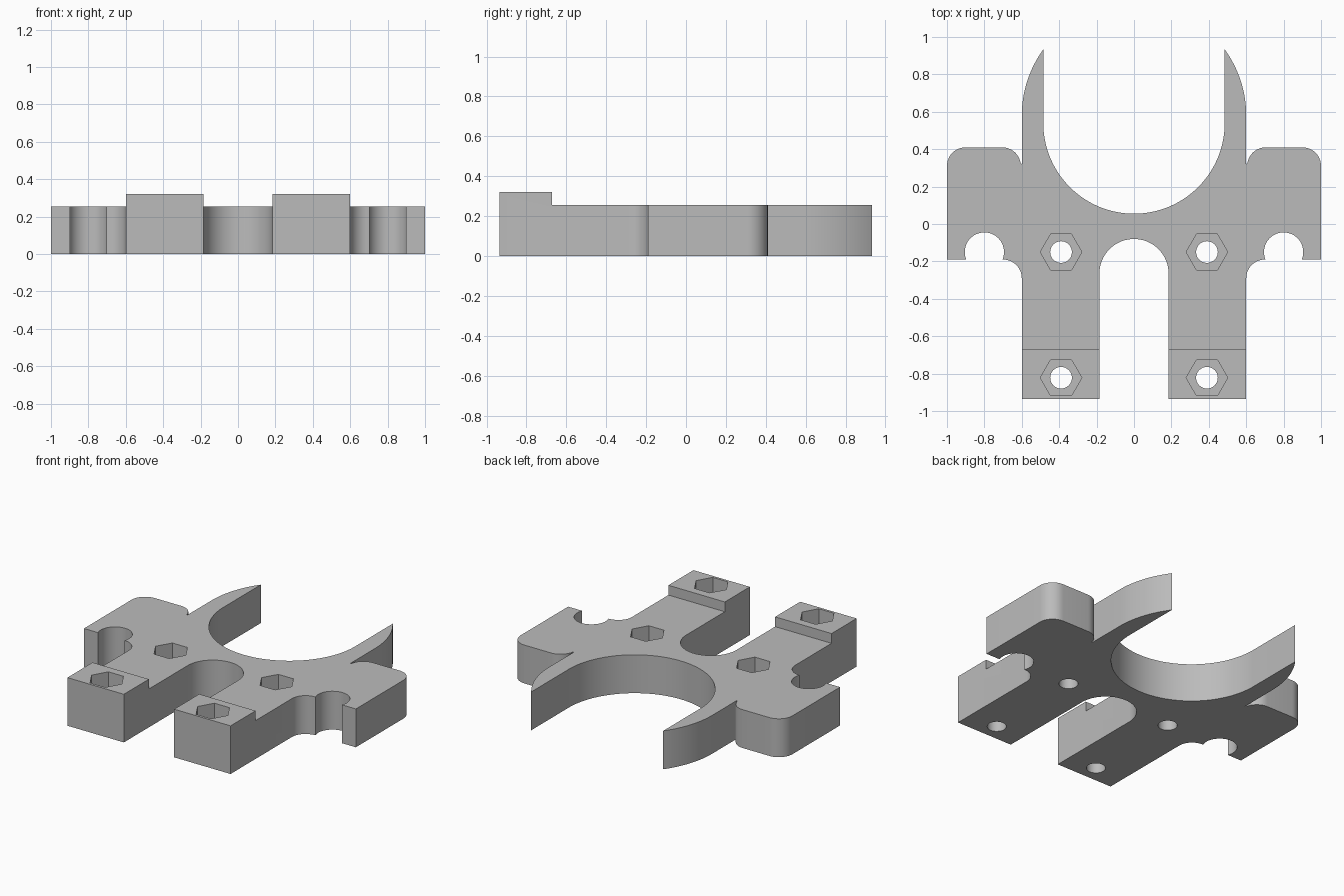
import bpy, bmesh
from math import cos, sin, radians

if "Cube" in bpy.data.objects:
    bpy.data.objects.remove(bpy.data.objects["Cube"])

PLATE, PAD = 0.255, 0.32
HOLE_X, HOLE_YS = 0.39, (-0.15, -0.822)
POCKET = 0.1

gray = bpy.data.materials.new("plain gray")
gray.use_nodes = True
gray.diffuse_color = (0.5, 0.5, 0.5, 1)
gray.node_tree.nodes["Principled BSDF"].inputs["Base Color"].default_value = (0.5, 0.5, 0.5, 1)


def arc(cx, cy, r, a0, a1, n=12):
    angles = [radians(a0 + (a1 - a0) * i / n) for i in range(n + 1)]
    return [(cx + r * cos(a), cy + r * sin(a)) for a in angles]


def prism(name, outline, z0, z1):
    """Extrude a counter-clockwise outline between two heights."""
    bm = bmesh.new()
    base = bm.faces.new([bm.verts.new((x, y, z0)) for x, y in outline])
    top = bmesh.ops.extrude_face_region(bm, geom=[base])["geom"]
    bmesh.ops.translate(bm, vec=(0, 0, z1 - z0),
                        verts=[v for v in top if isinstance(v, bmesh.types.BMVert)])
    bmesh.ops.recalc_face_normals(bm, faces=bm.faces)
    mesh = bpy.data.meshes.new(name)
    bm.to_mesh(mesh)
    bm.free()
    mesh.materials.append(gray)
    obj = bpy.data.objects.new(name, mesh)
    bpy.context.collection.objects.link(obj)
    return obj


def cut(target, cutter):
    cutter.hide_render = True
    mod = target.modifiers.new("cut", 'BOOLEAN')
    mod.operation, mod.solver, mod.object = 'DIFFERENCE', 'EXACT', cutter
    bpy.context.view_layer.objects.active = target
    bpy.ops.object.modifier_apply(modifier=mod.name)
    bpy.data.objects.remove(cutter)


# Left half of the outline, from the slot top round to the cradle bottom
half = arc(0, -0.265, 0.185, 90, 0, 20)                  # slot between the legs
half += [(0.185, -0.935), (0.6, -0.935)]                 # leg end
half += arc(0.7, -0.29, 0.1, 180, 90)                    # inner fillet
half += arc(0.8, -0.15, 0.105, 202, -22, 28)             # round notch
half += [(0.897, -0.19), (1, -0.19)]
half += arc(0.9, 0.31, 0.1, 0, 90)                       # ear corners
half += arc(0.705, 0.31, 0.1, 90, 170)
half += [(0.6, 0.32)]
half += arc(0, 0.58, 0.6, 0, 36.1, 16)                   # outside of horn
half += arc(0, 0.54, 0.485, 0, -90, 32)                  # cradle
outline = half + [(-x, y) for x, y in reversed(half[1:-1])]

bracket = prism("clamp_bracket", outline, 0, PAD)

# Lower everything behind the raised pads
cut(bracket, prism("step_cutter", [(-2, -0.672), (2, -0.672), (2, 2), (-2, 2)], PLATE, 1))

# Bolt holes with hexagonal nut pockets
for side in (-1, 1):
    for y, top in zip(HOLE_YS, (PLATE, PAD)):
        x = side * HOLE_X
        cut(bracket, prism("hole_cutter", arc(x, y, 0.058, 0, 360, 32)[:-1], -0.1, 1))
        cut(bracket, prism("pocket_cutter", arc(x, y, 0.111, 0, 360, 6)[:-1], top - POCKET, 1))

bpy.ops.object.select_all(action='DESELECT')
bracket.select_set(True)
bpy.context.view_layer.objects.active = bracket
bpy.ops.object.shade_smooth_by_angle(angle=radians(30))
